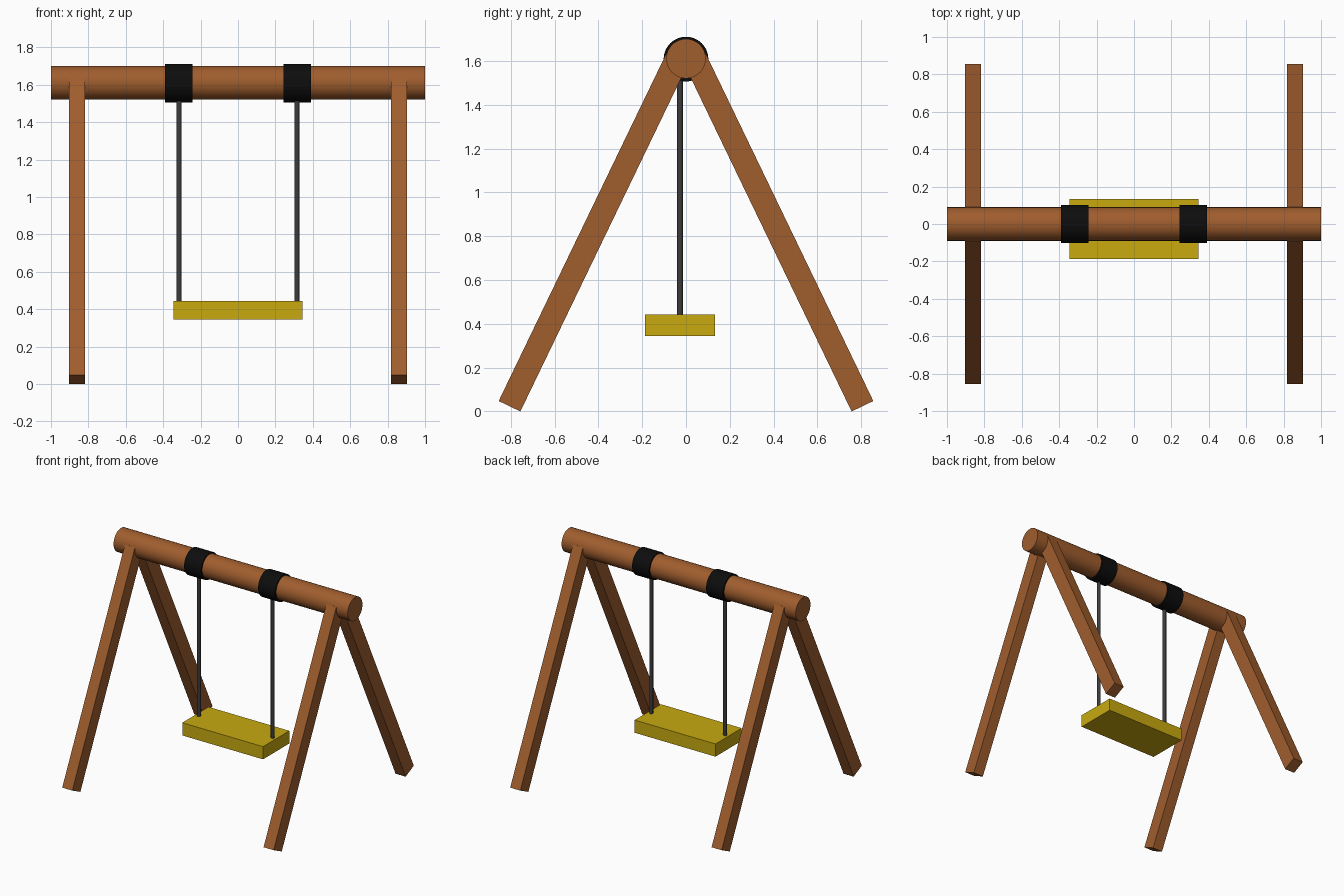
import bpy, bmesh, math
from mathutils import Vector

if "Cube" in bpy.data.objects:
    bpy.data.objects.remove(bpy.data.objects["Cube"])


def material(name, rgb):
    m = bpy.data.materials.new(name)
    m.diffuse_color = (*rgb, 1)
    m.use_nodes = True
    m.node_tree.nodes["Principled BSDF"].inputs["Base Color"].default_value = m.diffuse_color
    return m


WOOD = material("wood", (0.35, 0.11, 0.027))
YELLOW = material("yellow_plastic", (0.58, 0.40, 0.005))
BLACK = material("black_rubber", (0.004, 0.004, 0.004))
STEEL = material("dark_steel", (0.045, 0.045, 0.047))


def finish(name, mat, smooth=False):
    ob = bpy.context.object
    ob.name = ob.data.name = name
    ob.data.materials.append(mat)
    if smooth:
        bpy.ops.object.shade_smooth_by_angle(angle=math.radians(35))
    return ob


def box(name, loc, size, mat, rot=(0, 0, 0)):
    bpy.ops.mesh.primitive_cube_add(size=1, location=loc, rotation=rot)
    bpy.context.object.scale = size
    return finish(name, mat)


def rod(name, loc, radius, length, mat, sides, rot=(0, 0, 0)):
    bpy.ops.mesh.primitive_cylinder_add(vertices=sides, radius=radius, depth=length,
                                        location=loc, rotation=rot)
    return finish(name, mat, True)


def collar(name, loc, inner, outer, width, mat, sides=48):
    """Sleeve around the x axis, lathed from a rectangular section."""
    bm = bmesh.new()
    h = width / 2
    section = [(-h, inner), (h, inner), (h, outer), (-h, outer)]
    vs = [bm.verts.new((x, 0, r)) for x, r in section]
    edges = [bm.edges.new((vs[i], vs[(i + 1) % 4])) for i in range(4)]
    bmesh.ops.spin(bm, geom=vs + edges, cent=(0, 0, 0), axis=(1, 0, 0),
                   angle=math.tau, steps=sides)
    bmesh.ops.remove_doubles(bm, verts=bm.verts, dist=1e-5)
    bmesh.ops.recalc_face_normals(bm, faces=bm.faces)
    me = bpy.data.meshes.new(name)
    bm.to_mesh(me)
    bm.free()
    ob = bpy.data.objects.new(name, me)
    bpy.context.collection.objects.link(ob)
    ob.location = Vector(loc)
    bpy.ops.object.select_all(action='DESELECT')
    ob.select_set(True)
    bpy.context.view_layer.objects.active = ob
    return finish(name, mat, True)


BEAM_Z = 1.61

# Top beam
rod("top_beam", (0, 0, BEAM_Z), 0.09, 2.0, WOOD, 48, (0, math.pi / 2, 0))

# Splayed legs, a front and back pair at each end
tilt = math.radians(25.75)
for sx, side in ((-1, "left"), (1, "right")):
    for sy, face in ((-1, "front"), (1, "back")):
        box(f"{face}_{side}_leg", (sx * 0.86, sy * 0.423, 0.8165),
            (0.086, 0.11, 1.76), WOOD, (sy * tilt, 0, 0))

# Seat
box("seat", (0, -0.027, 0.394), (0.69, 0.32, 0.098), YELLOW)

# Collars on the beam and the hanging rods below them
for sx, side in ((-1, "left"), (1, "right")):
    collar(f"{side}_collar", (sx * 0.316, 0, BEAM_Z - 0.002), 0.086, 0.102, 0.146, BLACK)
    rod(f"{side}_hanger", (sx * 0.315, -0.027, 0.98), 0.0135, 1.08, STEEL, 20)
